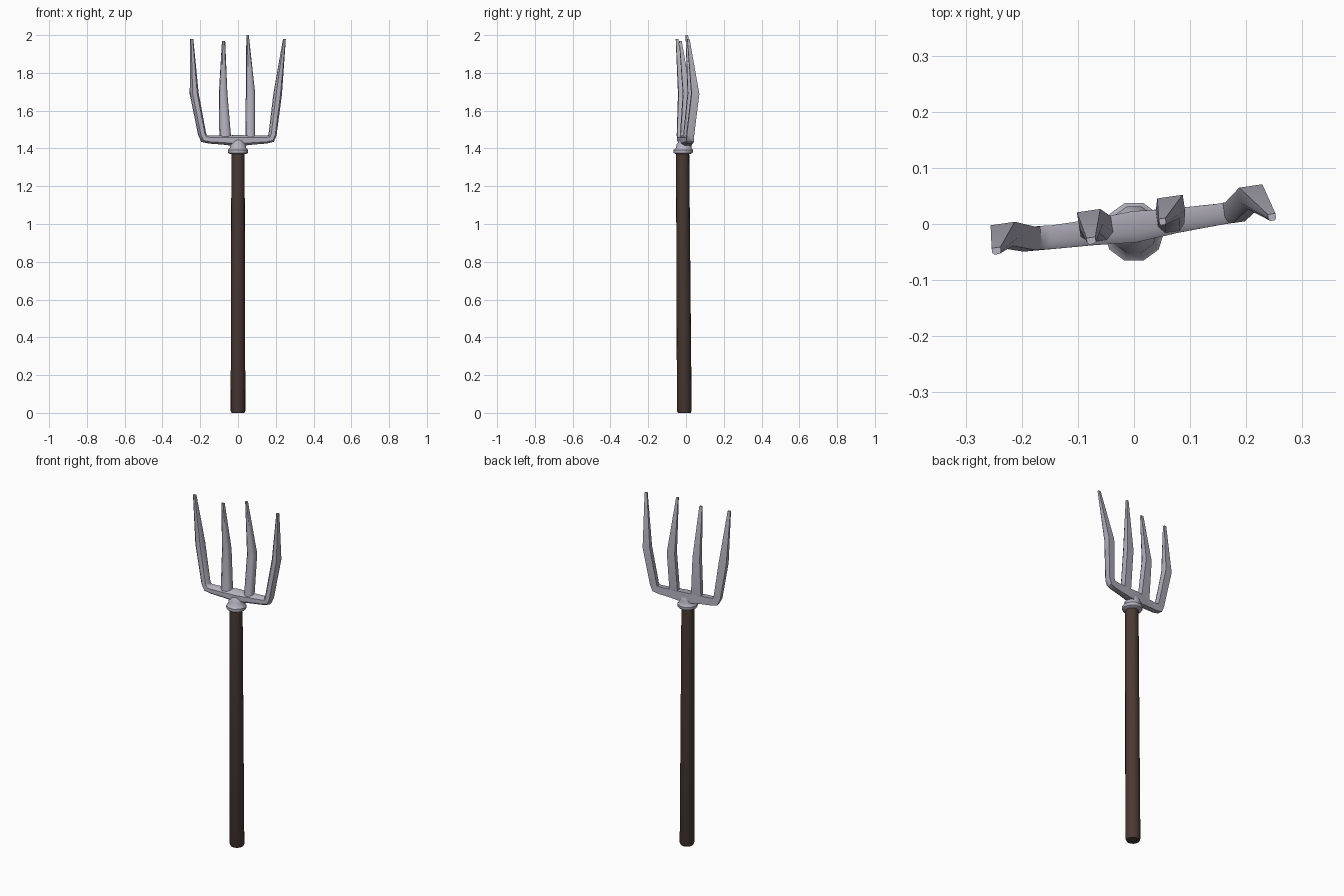
import bpy, bmesh, math
from mathutils import Vector

if "Cube" in bpy.data.objects:
    bpy.data.objects.remove(bpy.data.objects["Cube"])


def material(name, rgb):
    m = bpy.data.materials.new(name)
    m.diffuse_color = (*rgb, 1)
    m.use_nodes = True
    m.node_tree.nodes["Principled BSDF"].inputs["Base Color"].default_value = m.diffuse_color
    return m


steel = material("steel", (0.47, 0.45, 0.53))
wood = material("dark wood", (0.07, 0.042, 0.034))


def loft(name, rings, mat, angle):
    """Skin a list of equal-sized rings and cap both ends."""
    bm = bmesh.new()
    loops = [[bm.verts.new(p) for p in r] for r in rings]
    n = len(loops[0])
    for a, b in zip(loops, loops[1:]):
        for i in range(n):
            j = (i + 1) % n
            bm.faces.new((a[i], a[j], b[j], b[i]))
    bm.faces.new(loops[0][::-1])
    bm.faces.new(loops[-1])
    bmesh.ops.recalc_face_normals(bm, faces=bm.faces)
    me = bpy.data.meshes.new(name)
    bm.to_mesh(me)
    bm.free()
    me.materials.append(mat)
    ob = bpy.data.objects.new(name, me)
    bpy.context.collection.objects.link(ob)
    bpy.context.view_layer.objects.active = ob
    ob.select_set(True)
    bpy.ops.object.shade_smooth_by_angle(angle=math.radians(angle))
    ob.select_set(False)
    return ob


def round_part(name, profile, mat, sides):
    """Stack of circles (z, radius, y centre)."""
    rings = [[(r * math.cos(2 * math.pi * i / sides),
               y + r * math.sin(2 * math.pi * i / sides), z)
              for i in range(sides)] for z, r, y in profile]
    return loft(name, rings, mat, 50)


# Section of the forged bar: flat back, chamfered front
BAR = [(-1, 1), (1, 1), (1, -0.4), (0.55, -1), (-0.55, -1), (-1, -0.4)]
FLAT = Vector((0.99, 0.145, 0))     # fork plane is turned slightly
DEPTH = Vector((-0.145, 0.99, 0))


def bar(name, path):
    """Sweep BAR along (x, y, z, half width, half depth)."""
    pts = [Vector(p[:3]) for p in path]
    rings = []
    for i, (x, y, z, w, d) in enumerate(path):
        t = Vector()
        if i:
            t += (pts[i] - pts[i - 1]).normalized()
        if i < len(pts) - 1:
            t += (pts[i + 1] - pts[i]).normalized()
        along, up = t.dot(FLAT), t.z
        side = (FLAT * up - Vector((0, 0, along))).normalized()
        if i in (0, len(pts) - 1):      # level tips
            side = FLAT * (1 if up > 0 else -1)
        rings.append([pts[i] + side * (w * a) + DEPTH * (d * b) for a, b in BAR])
    return loft(name, rings, steel, 50)


# Wooden handle, leaning very slightly
round_part("handle", [(0, 0.034, -0.009), (0.012, 0.039, -0.009),
                      (1.39, 0.035, -0.018)], wood, 16)

# Collar that joins the fork to the handle
round_part("collar", [(1.37, 0.042, -0.016), (1.377, 0.053, -0.015),
                      (1.393, 0.054, -0.014), (1.402, 0.043, -0.012),
                      (1.42, 0.043, -0.01), (1.445, 0.028, -0.006)], steel, 10)

# Outer tines and crossbar as one bent bar
bar("outer_tines_and_crossbar", [
    (-0.245, -0.048, 1.98, 0.008, 0.006),
    (-0.231, -0.020, 1.69, 0.022, 0.021),
    (-0.189, -0.028, 1.475, 0.020, 0.020),
    (-0.178, -0.026, 1.452, 0.022, 0.021),
    (-0.150, -0.024, 1.447, 0.021, 0.021),
    (-0.075, -0.015, 1.444, 0.024, 0.023),
    (0.0, -0.005, 1.441, 0.030, 0.028),
    (0.075, 0.006, 1.444, 0.024, 0.022),
    (0.150, 0.017, 1.447, 0.021, 0.019),
    (0.175, 0.021, 1.452, 0.022, 0.019),
    (0.184, 0.022, 1.475, 0.020, 0.019),
    (0.211, 0.048, 1.69, 0.021, 0.020),
    (0.246, 0.012, 1.98, 0.007, 0.006)])

# Inner tines
bar("inner_tine_left", [
    (-0.066, -0.012, 1.44, 0.030, 0.020),
    (-0.078, 0.004, 1.69, 0.021, 0.020),
    (-0.076, -0.030, 1.97, 0.008, 0.006)])
bar("inner_tine_right", [
    (0.065, 0.004, 1.44, 0.024, 0.020),
    (0.067, 0.029, 1.69, 0.023, 0.020),
    (0.051, 0.004, 2.0, 0.006, 0.006)])
